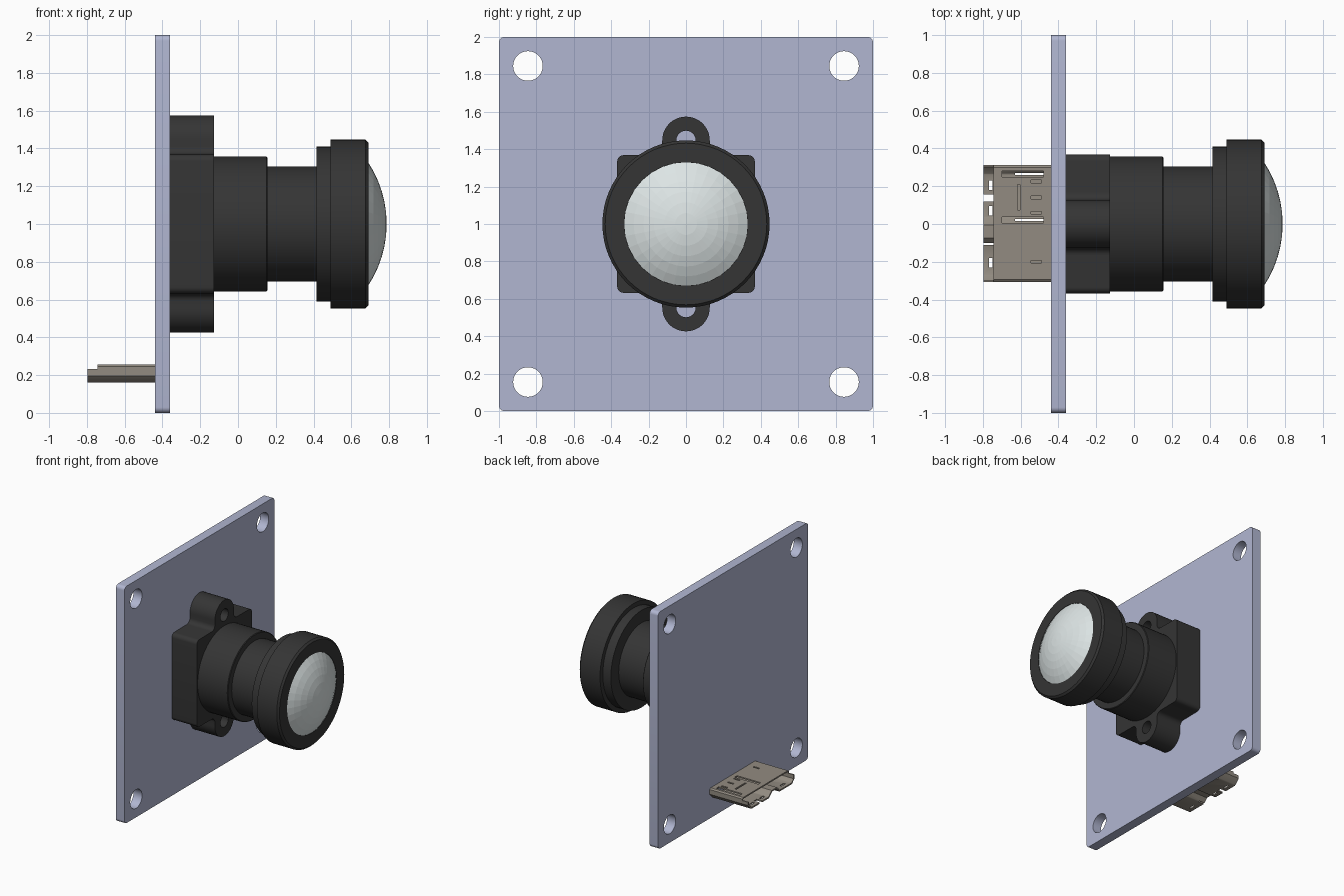
import bpy, bmesh
from math import sin, cos, pi, radians, asin

if "Cube" in bpy.data.objects:
    bpy.data.objects.remove(bpy.data.objects["Cube"])

ZC = 1.0  # height of the optical axis


def material(name, rgb):
    m = bpy.data.materials.new(name)
    m.diffuse_color = (*rgb, 1)
    m.use_nodes = True
    m.node_tree.nodes["Principled BSDF"].inputs["Base Color"].default_value = m.diffuse_color
    return m


BOARD = material("board_blue", (0.44, 0.47, 0.64))
BLACK = material("black_plastic", (0.035, 0.035, 0.035))
GLASS = material("glass", (0.72, 0.78, 0.78))
METAL = material("connector_metal", (0.29, 0.26, 0.22))


def finish(bm, name, mat=None):
    bmesh.ops.recalc_face_normals(bm, faces=bm.faces)
    me = bpy.data.meshes.new(name)
    bm.to_mesh(me)
    bm.free()
    ob = bpy.data.objects.new(name, me)
    bpy.context.collection.objects.link(ob)
    if mat:
        me.materials.append(mat)
    return ob


def arc(cy, cz, r, a0, a1, n):
    return [(cy + r * cos(radians(a0 + (a1 - a0) * i / n)),
             cz + r * sin(radians(a0 + (a1 - a0) * i / n))) for i in range(n + 1)]


def add_prism(bm, outline, x0, x1, caps=True):
    """Extrude a (y, z) outline along x."""
    a = [bm.verts.new((x0, y, z)) for y, z in outline]
    b = [bm.verts.new((x1, y, z)) for y, z in outline]
    n = len(a)
    for i in range(n):
        j = (i + 1) % n
        bm.faces.new((a[i], a[j], b[j], b[i]))
    if caps:
        bm.faces.new(a)
        bm.faces.new(b)


def add_box(bm, x0, x1, y0, y1, z0, z1):
    add_prism(bm, [(y0, z0), (y1, z0), (y1, z1), (y0, z1)], x0, x1)


def lathe(name, profile, seg, mat):
    """Revolve (x, radius) points around the optical axis."""
    bm = bmesh.new()
    rings = []
    for x, r in profile:
        if r == 0:
            rings.append([bm.verts.new((x, 0, ZC))] * seg)
        else:
            rings.append([bm.verts.new((x, r * cos(2 * pi * i / seg), ZC + r * sin(2 * pi * i / seg)))
                          for i in range(seg)])
    for p, q in zip(rings, rings[1:]):
        for i in range(seg):
            j = (i + 1) % seg
            vs = list(dict.fromkeys((p[i], p[j], q[j], q[i])))
            bm.faces.new(vs)
    return finish(bm, name, mat)


def activate(ob):
    bpy.ops.object.select_all(action='DESELECT')
    ob.select_set(True)
    bpy.context.view_layer.objects.active = ob


def cut(ob, bm):
    """Subtract the cutter geometry, then discard it."""
    cutter = finish(bm, "cutter")
    mod = ob.modifiers.new("cut", 'BOOLEAN')
    mod.operation, mod.solver, mod.object = 'DIFFERENCE', 'EXACT', cutter
    activate(ob)
    bpy.ops.object.modifier_apply(modifier=mod.name)
    bpy.data.objects.remove(cutter)


def smooth(ob):
    activate(ob)
    bpy.ops.object.shade_smooth_by_angle(angle=radians(30))


def corner(sy, sz, half, r, a0):
    return arc(sy * (half - r), ZC + sz * (half - r), r, a0, a0 + 90, 6)


CORNERS = [(1, 1, 0), (-1, 1, 90), (-1, -1, 180), (1, -1, 270)]

# circuit board with four mounting holes
bm = bmesh.new()
add_prism(bm, [p for sy, sz, a in CORNERS for p in corner(sy, sz, 1.0, 0.03, a)], -0.44, -0.36)
board = finish(bm, "circuit_board", BOARD)
bm = bmesh.new()
for sy, sz, _ in CORNERS:
    add_prism(bm, arc(sy * 0.845, ZC + sz * 0.845, 0.079, 0, 350, 35), -0.6, -0.2)
cut(board, bm)
smooth(board)

# lens mount: rounded square with a screw ear at top and bottom
ear = (arc(0.167, 0.41, 0.04, 270, 180, 5) + arc(0, 0.447, 0.127, 0, 180, 24)
       + arc(-0.167, 0.41, 0.04, 0, -90, 5))
ear_top = [(y, ZC + z) for y, z in ear]
ear_bottom = [(-y, ZC - z) for y, z in ear]
c = [corner(sy, sz, 0.368, 0.035, a) for sy, sz, a in CORNERS]
bm = bmesh.new()
add_prism(bm, c[0] + ear_top + c[1] + c[2] + ear_bottom + c[3], -0.36, -0.127)
mount = finish(bm, "lens_mount", BLACK)
bm = bmesh.new()
for s in (1, -1):
    add_prism(bm, arc(0, ZC + s * 0.447, 0.052, 0, 345, 23), -0.5, 0)
cut(mount, bm)
smooth(mount)

# stepped lens barrel
barrel = lathe("lens_barrel", [
    (-0.127, 0), (-0.127, 0.358), (0.15, 0.358), (0.155, 0.353), (0.155, 0.305),
    (0.415, 0.305), (0.415, 0.41), (0.49, 0.41), (0.49, 0.447), (0.675, 0.447),
    (0.69, 0.432), (0.69, 0.33), (0.68, 0.33), (0.68, 0)], 64, BLACK)
smooth(barrel)

# domed front glass, faceted
R = 0.595
a_max = asin(0.33 / R)
lathe("front_glass", [(0.787 - R + R * cos(a_max * i / 6), R * sin(a_max * i / 6) if i else 0)
                      for i in range(7)], 32, GLASS)

# connector shell: thin two-lobed tube
shell = [(0.30, 0.255), (0.312, 0.245), (0.312, 0.205), (0.275, 0.165), (0.265, 0.16),
         (0.035, 0.16), (0.025, 0.165), (-0.01, 0.2), (-0.07, 0.2), (-0.10, 0.167),
         (-0.11, 0.162), (-0.27, 0.162), (-0.28, 0.167), (-0.307, 0.195),
         (-0.307, 0.245), (-0.295, 0.255)]
bm = bmesh.new()
add_prism(bm, shell, -0.797, -0.44, caps=False)
connector = finish(bm, "connector_shell", METAL)
mod = connector.modifiers.new("wall", 'SOLIDIFY')
mod.thickness, mod.offset = 0.012, -1
activate(connector)
bpy.ops.object.modifier_apply(modifier=mod.name)

# connector slots, lip step and lip windows
bm = bmesh.new()
add_box(bm, -0.85, -0.745, -0.4, 0.4, 0.232, 0.3)
for y in (0.265, 0.02):
    add_box(bm, -0.70, -0.48, y - 0.016, y + 0.016, 0.235, 0.3)
    add_box(bm, -0.63, -0.48, y - 0.006, y + 0.006, 0.1, 0.19)
for y in (0.225, 0.14, 0.06, -0.20):
    add_box(bm, -0.545, -0.49, y - 0.007, y + 0.007, 0.235, 0.3)
add_box(bm, -0.617, -0.603, 0.075, 0.21, 0.235, 0.3)
for y in (0.205, 0.07, -0.205):
    add_box(bm, -0.768, -0.75, y - 0.025, y + 0.025, 0.1, 0.22)
for y, w in ((0.138, 0.018), (-0.105, 0.005)):
    add_box(bm, -0.85, -0.745, y - w, y + w, 0.1, 0.22)
cut(connector, bm)
smooth(connector)
